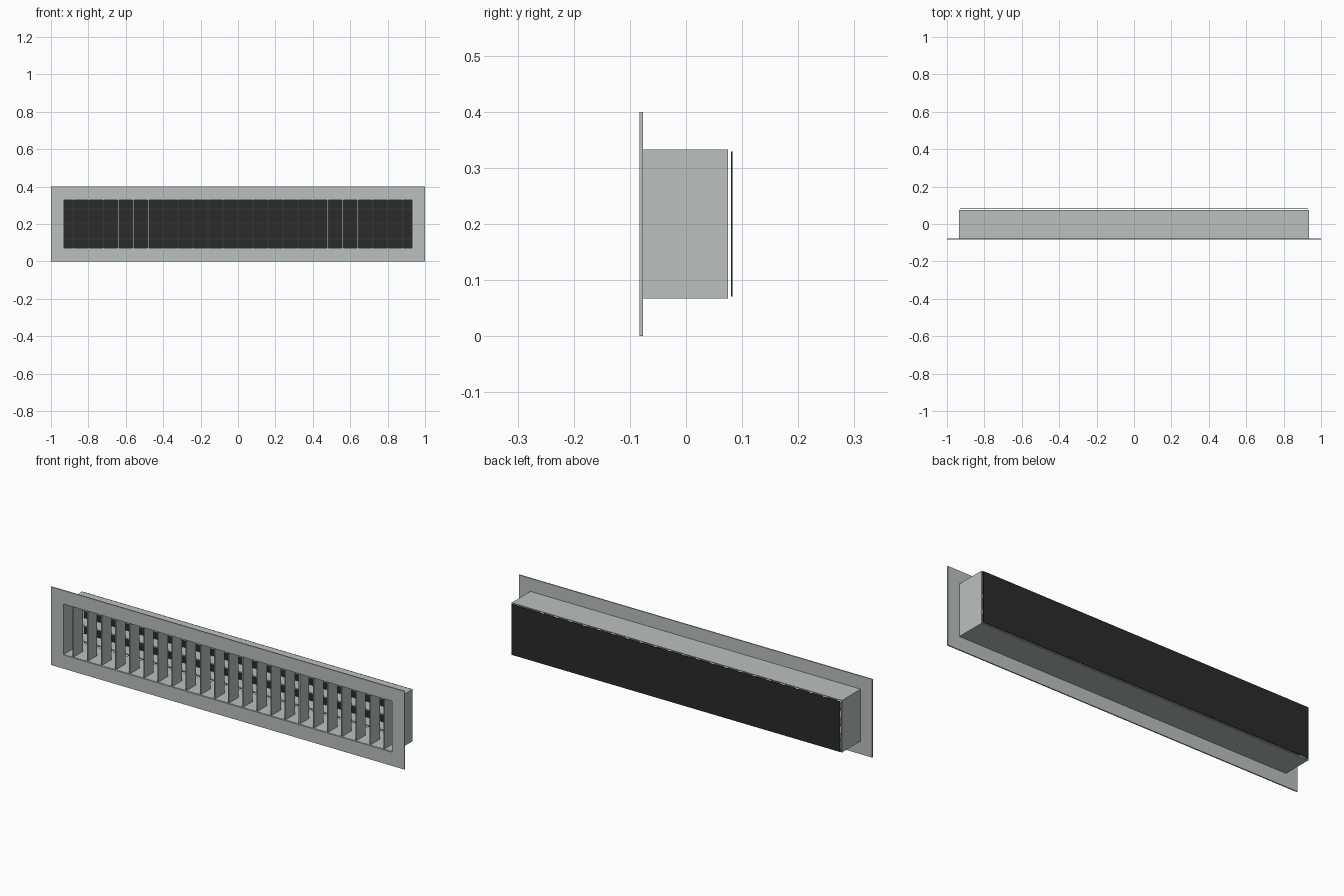
import bpy

if "Cube" in bpy.data.objects:
    bpy.data.objects.remove(bpy.data.objects["Cube"])

def material(name, rgb):
    m = bpy.data.materials.new(name)
    m.diffuse_color = (*rgb, 1)
    m.use_nodes = True
    m.node_tree.nodes["Principled BSDF"].inputs["Base Color"].default_value = m.diffuse_color
    return m

GREY = material("satin grey metal", (0.50, 0.53, 0.52))
DARK = material("dark filter", (0.024, 0.024, 0.024))

def box(name, x, y, z, mat):
    """Box from (min, max) ranges on each axis."""
    v = [(a, b, c) for a in x for b in y for c in z]
    f = [(0, 1, 3, 2), (4, 6, 7, 5), (0, 4, 5, 1), (2, 3, 7, 6), (0, 2, 6, 4), (1, 5, 7, 3)]
    me = bpy.data.meshes.new(name)
    me.from_pydata(v, [], f)
    me.materials.append(mat)
    ob = bpy.data.objects.new(name, me)
    bpy.context.collection.objects.link(ob)
    return ob

def ring(name, outer, inner, y, mat):
    """Rectangular frame; outer and inner are (half width, z min, z max)."""
    v = []
    for w, z0, z1 in (outer, inner):
        for yy in y:
            v += [(-w, yy, z0), (w, yy, z0), (w, yy, z1), (-w, yy, z1)]
    f = []
    for i in range(4):
        j = (i + 1) % 4
        f += [(i, j, 8 + j, 8 + i), (4 + j, 4 + i, 12 + i, 12 + j),
              (j, i, 4 + i, 4 + j), (8 + i, 8 + j, 12 + j, 12 + i)]
    me = bpy.data.meshes.new(name)
    me.from_pydata(v, [], f)
    me.materials.append(mat)
    ob = bpy.data.objects.new(name, me)
    bpy.context.collection.objects.link(ob)
    return ob

# Flange and duct collar
ring("front_flange", (1.0, 0.0, 0.4), (0.931, 0.07, 0.331), (-0.083, -0.077), GREY)
ring("duct_collar", (0.935, 0.067, 0.333), (0.931, 0.071, 0.329), (-0.077, 0.075), GREY)

# Vertical front blades
for i in range(23):
    x = (i - 11) * 0.08
    box(f"vertical_blade_{i + 1}", (x - 0.003, x + 0.003), (-0.076, 0.0), (0.07, 0.33), GREY)

# Horizontal rear blades
for i in range(3):
    z = 0.12 + i * 0.08
    box(f"horizontal_blade_{i + 1}", (-0.932, 0.932), (0.002, 0.073), (z - 0.003, z + 0.003), GREY)

# Dark panel just behind the collar
box("back_panel", (-0.93, 0.93), (0.080, 0.083), (0.071, 0.329), DARK)
